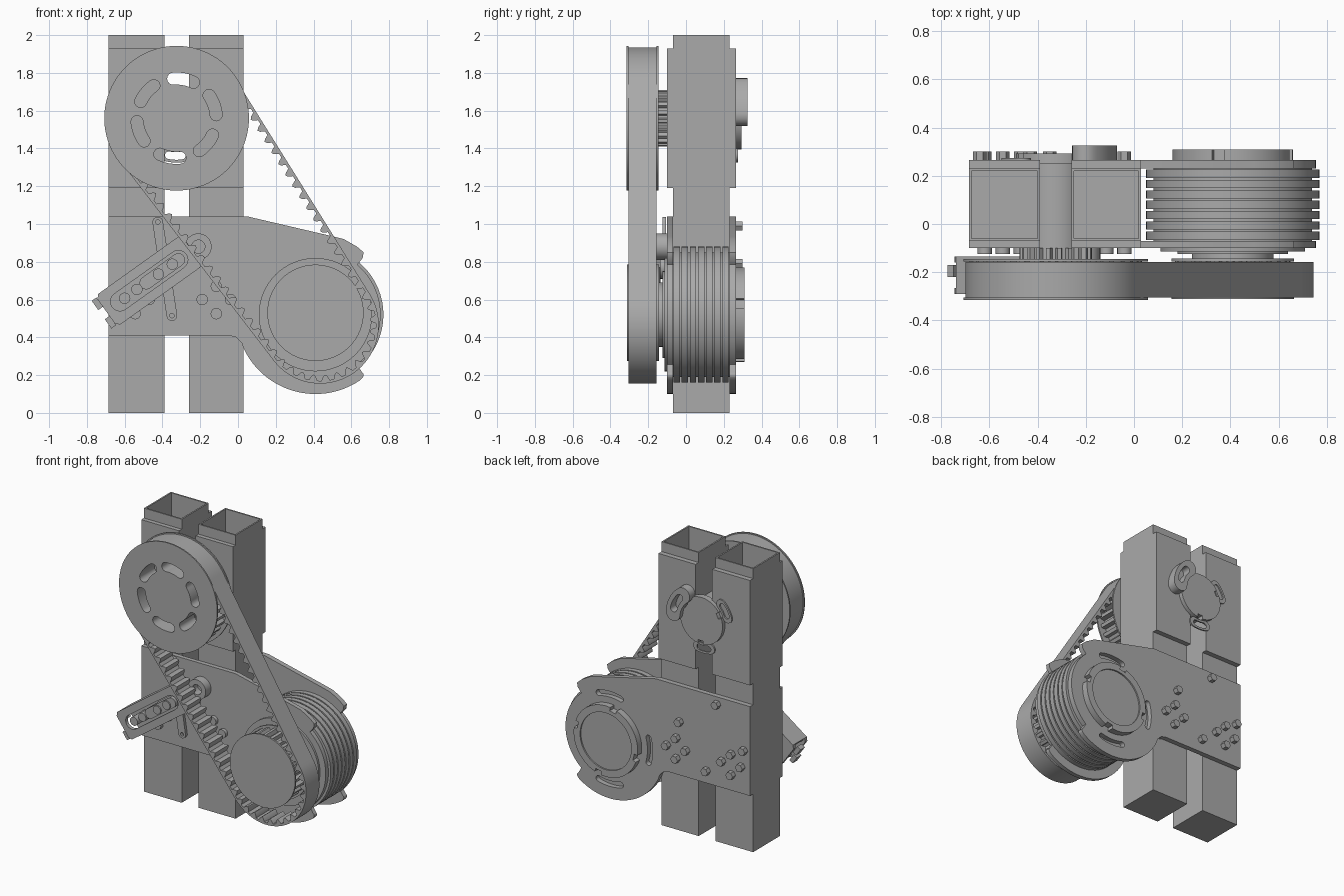
import bpy, bmesh
from math import sin, cos, pi, acos, atan2, hypot, radians
from mathutils import Matrix, Vector

if "Cube" in bpy.data.objects:
    bpy.data.objects.remove(bpy.data.objects["Cube"])

grey = bpy.data.materials.new("machine_grey")
grey.use_nodes = True
grey.diffuse_color = (0.4, 0.4, 0.4, 1)
grey.node_tree.nodes["Principled BSDF"].inputs["Base Color"].default_value = (0.4, 0.4, 0.4, 1)

UPPER = (-0.325, 1.56)   # upper pulley axis
LOWER = (0.41, 0.52)     # drum axis


def finish(ob):
    ob.data.materials.clear()
    ob.data.materials.append(grey)
    bpy.ops.object.select_all(action='DESELECT')
    ob.select_set(True)
    bpy.context.view_layer.objects.active = ob
    if ob.type == 'CURVE':
        bpy.ops.object.convert(target='MESH')
    bpy.ops.object.shade_smooth_by_angle(angle=radians(30))
    return bpy.context.object


def prism(name, loops, y0, y1):
    """Flat part drawn in x-z from an outline and its holes, thick along y."""
    cu = bpy.data.curves.new(name, 'CURVE')
    cu.dimensions, cu.fill_mode, cu.extrude = '2D', 'BOTH', (y1 - y0) / 2
    for loop in loops:
        sp = cu.splines.new('POLY')
        sp.points.add(len(loop) - 1)
        for p, (x, z) in zip(sp.points, loop):
            p.co = (x, z, 0, 1)
        sp.use_cyclic_u = True
    ob = bpy.data.objects.new(name, cu)
    ob.rotation_euler.x = pi / 2
    ob.location.y = (y0 + y1) / 2
    bpy.context.collection.objects.link(ob)
    return finish(ob)


def arc(c, r, a0, a1, n=24):
    return [(c[0] + r * cos(radians(a0 + (a1 - a0) * i / n)),
             c[1] + r * sin(radians(a0 + (a1 - a0) * i / n))) for i in range(n + 1)]


def circle(c, r, n=64):
    return arc(c, r, 0, 360, n)[:-1]


def arc_slot(c, r, mid, half, w):
    """Curved slot with round ends."""
    a, b = mid - half, mid + half
    end_b, end_a = arc(c, r, b, b, 1)[0], arc(c, r, a, a, 1)[0]
    return (arc(c, r + w, a, b, 12) + arc(end_b, w, b, b + 180, 8)[1:-1]
            + arc(c, r - w, b, a, 12) + arc(end_a, w, a + 180, a + 360, 8)[1:-1])


def bar(p, q, w):
    """Straight slot with round ends."""
    a = atan2(q[1] - p[1], q[0] - p[0]) * 180 / pi
    return arc(p, w, a + 90, a + 270, 10) + arc(q, w, a - 90, a + 90, 10)


def gear(c, r_in, r_out, n):
    pts = []
    for i in range(n):
        for f, r in ((0, r_in), (0.35, r_in), (0.5, r_out), (0.85, r_out)):
            pts += arc(c, r, (i + f) * 360 / n, 0, 1)[:1]
    return pts


def box(name, x0, x1, y0, y1, z0, z1, cavity=0):
    bm = bmesh.new()
    size, mid = Vector((x1 - x0, y1 - y0, z1 - z0)), Vector((x0 + x1, y0 + y1, z0 + z1)) / 2
    bmesh.ops.create_cube(bm, size=1, matrix=Matrix.Translation(mid) @ Matrix.Diagonal((*size, 1)))
    if cavity:
        top = max(bm.faces, key=lambda f: f.calc_center_median().z)
        bmesh.ops.inset_region(bm, faces=[top], thickness=0.015)
        inner = bmesh.ops.extrude_discrete_faces(bm, faces=[top])["faces"][0]
        bmesh.ops.translate(bm, verts=inner.verts, vec=(0, 0, -cavity))
    me = bpy.data.meshes.new(name)
    bm.to_mesh(me)
    bm.free()
    ob = bpy.data.objects.new(name, me)
    bpy.context.collection.objects.link(ob)
    return finish(ob)


# Square tubes with thicker sleeves near the top
for side, x0, x1 in (("right", -0.685, -0.39), ("left", -0.26, 0.03)):
    box(side + "_tube", x0, x1, -0.07, 0.23, 0, 2, cavity=0.3)
    box(side + "_sleeve_front", x0, x1, -0.1, -0.07, 1.19, 1.93)
    box(side + "_sleeve_back", x0, x1, 0.23, 0.265, 1.19, 1.93)

# Side plates with two horns around the drum
outline = ([(-0.685, 1.04), (-0.685, 0.41), (-0.05, 0.41), (-0.01, 0.4), (0.02, 0.37)]
           + arc(LOWER, 0.42, 205, 304, 30) + arc((0.645, 0.2), 0.02, -40, 60, 4)
           + arc(LOWER, 0.345, -50, 50, 20)
           + [(0.66, 0.82), (0.665, 0.85), (0.63, 0.88), (0.56, 0.92), (0.5, 0.935), (0.05, 1.04)])
slots = [arc_slot(LOWER, 0.315, a, 16, 0.02) for a in (90, 180, 270)]
prism("front_plate", [outline], -0.1, -0.07)
prism("back_plate", [outline] + slots, 0.23, 0.265)

# Ribbed drum and its hubs
prism("drum_core", [circle(LOWER, 0.33)], -0.07, 0.23)
for i in range(7):
    y = -0.066 + i * 0.043
    prism("drum_rib", [circle(LOWER, 0.36)], y, y + 0.034)
notched = []
for k in range(4):
    a = 20 + k * 90
    notched += arc(LOWER, 0.25, a, a + 78, 16) + arc(LOWER, 0.225, a + 78, a + 90, 4)
prism("back_hub_ring", [notched, circle(LOWER, 0.2)], 0.265, 0.31)
prism("back_hub_cap", [circle(LOWER, 0.2)], 0.26, 0.3)
for r, y0, y1 in ((0.3, -0.115, -0.1), (0.23, -0.125, -0.115), (0.17, -0.15, -0.12)):
    prism("front_hub", [circle(LOWER, r)], y0, y1)

# Lower toothed pulley
PULLEY = (0.41, 0.53)
prism("lower_pulley_gear", [gear(PULLEY, 0.215, 0.24, 26)], -0.3, -0.155)
prism("lower_pulley_front", [circle(PULLEY, 0.255)], -0.312, -0.3)
prism("lower_pulley_back", [circle(PULLEY, 0.255)], -0.155, -0.143)

# Upper toothed pulley with six curved slots
wheel_slots = [arc_slot(UPPER, 0.21, 20 + 60 * k, 15, 0.032) for k in range(6)]
prism("upper_pulley_gear", [gear(UPPER, 0.325, 0.358, 34)] + wheel_slots, -0.305, -0.155)
for side, y in (("front", -0.315), ("back", -0.155)):
    prism("upper_pulley_" + side, [circle(UPPER, 0.383, 96)] + wheel_slots, y, y + 0.01)
prism("upper_splined_shaft", [gear(UPPER, 0.13, 0.15, 20)], -0.145, -0.1)
prism("upper_axle", [circle(UPPER, 0.13)], -0.1, 0.25)

# Back bearing cap with slotted lugs
cap = []
for k in range(3):
    a = 40 + k * 120
    cap += arc(UPPER, 0.165, a, a + 105, 20) + arc(UPPER, 0.14, a + 105, a + 120, 4)
prism("back_bearing_cap", [cap], 0.25, 0.293)
prism("back_lug", [arc_slot(UPPER, 0.2, 28, 24, 0.055), arc_slot(UPPER, 0.2, 28, 14, 0.025)], 0.265, 0.325)
for a in (148, 268):
    prism("back_lug_small", [arc_slot(UPPER, 0.2, a, 14, 0.035), arc_slot(UPPER, 0.2, a, 10, 0.02)], 0.265, 0.275)

# Toothed belt around both pulleys
c1, r1, c2, r2 = Vector(UPPER), 0.375, Vector((0.435, 0.465)), 0.31
span = c2 - c1
d, phi = span.length, atan2(span.y, span.x)
beta = acos((r1 - r2) / d)
run = (d * d - (r1 - r2) ** 2) ** 0.5
wrap2, wrap1 = r2 * 2 * beta, r1 * (2 * pi - 2 * beta)
total = wrap2 + wrap1 + 2 * run


def belt_point(s, inset):
    ray = lambda t: Vector((cos(t), sin(t)))
    if s < wrap2:
        return c2 + ray(phi - beta + s / r2) * (r2 - inset)
    s -= wrap2
    if s < run:
        n = ray(phi + beta)
        return (c2 + n * r2).lerp(c1 + n * r1, s / run) - n * inset
    s -= run
    if s < wrap1:
        return c1 + ray(phi + beta + s / r1) * (r1 - inset)
    n = ray(phi - beta)
    return (c1 + n * r1).lerp(c2 + n * r2, (s - wrap1) / run) - n * inset


tooth = (0.015, 0.015, 0.038, 0.046, 0.038, 0.015)
count = round(total / 0.07) * len(tooth)
steps = [total * i / count for i in range(count)]
prism("toothed_belt", [[belt_point(s, 0) for s in steps],
                       [belt_point(s, tooth[i % 6]) for i, s in enumerate(steps)]], -0.305, -0.157)

# Belt tensioner: slotted carriage, idler, lever and screws
mid, along = Vector((-0.47, 0.7)), Vector((cos(0.62), sin(0.62)))
across = Vector((-along.y, along.x))
at = lambda u, v: tuple(mid + along * u + across * v)
body = [at(u, v) for u, v in ((-0.28, -0.08), (-0.26, -0.1), (0.26, -0.1), (0.28, -0.08),
                              (0.28, 0.08), (0.26, 0.1), (-0.26, 0.1), (-0.28, 0.08))]
track = bar(at(-0.19, 0), at(0.19, 0), 0.05)
prism("tensioner_front", [body, track], -0.29, -0.265)
prism("tensioner_back", [body], -0.16, -0.135)
for v in (-0.1, 0.075):
    prism("tensioner_rail", [[at(-0.26, v), at(0.26, v), at(0.26, v + 0.025), at(-0.26, v + 0.025)]], -0.265, -0.16)
prism("tensioner_slider", [bar(at(-0.02, 0), at(0.19, 0), 0.035)], -0.295, -0.16)
for u in (-0.16, -0.08, 0.06, 0.15):
    prism("tensioner_screw", [circle(at(u, 0), 0.03, 16)], -0.305, -0.16)
for v in (-0.06, 0.06):
    prism("tensioner_end_screw", [[at(-0.31, v - 0.03), at(-0.28, v - 0.03), at(-0.28, v + 0.03), at(-0.31, v + 0.03)]],
          -0.25 + v / 2, -0.2 + v / 2)
prism("idler", [circle((-0.21, 0.88), 0.07, 32), circle((-0.21, 0.88), 0.035, 24)], -0.16, -0.1)
prism("lever", [bar((-0.425, 1.01), (-0.35, 0.515), 0.028), circle((-0.425, 1.01), 0.012, 12),
                circle((-0.35, 0.515), 0.012, 12)], -0.125, -0.105)
prism("lever_pivot", [circle((-0.39, 0.77), 0.06, 24)], -0.14, -0.1)

# Hex bolts through the plates
diamond = [(-0.19, 0.6), (-0.115, 0.67), (-0.115, 0.525), (-0.04, 0.6)]
mirrored = [(x - 0.43, z) for x, z in diamond]
for p in diamond + mirrored:
    prism("front_bolt", [circle(p, 0.03, 16)], -0.125, -0.1)
for p in diamond + mirrored + [(-0.43, 0.99), (-0.14, 0.79), (-0.35, 0.5), (-0.64, 0.72)]:
    prism("back_bolt", [circle(p, 0.028, 6)], 0.265, 0.3)
